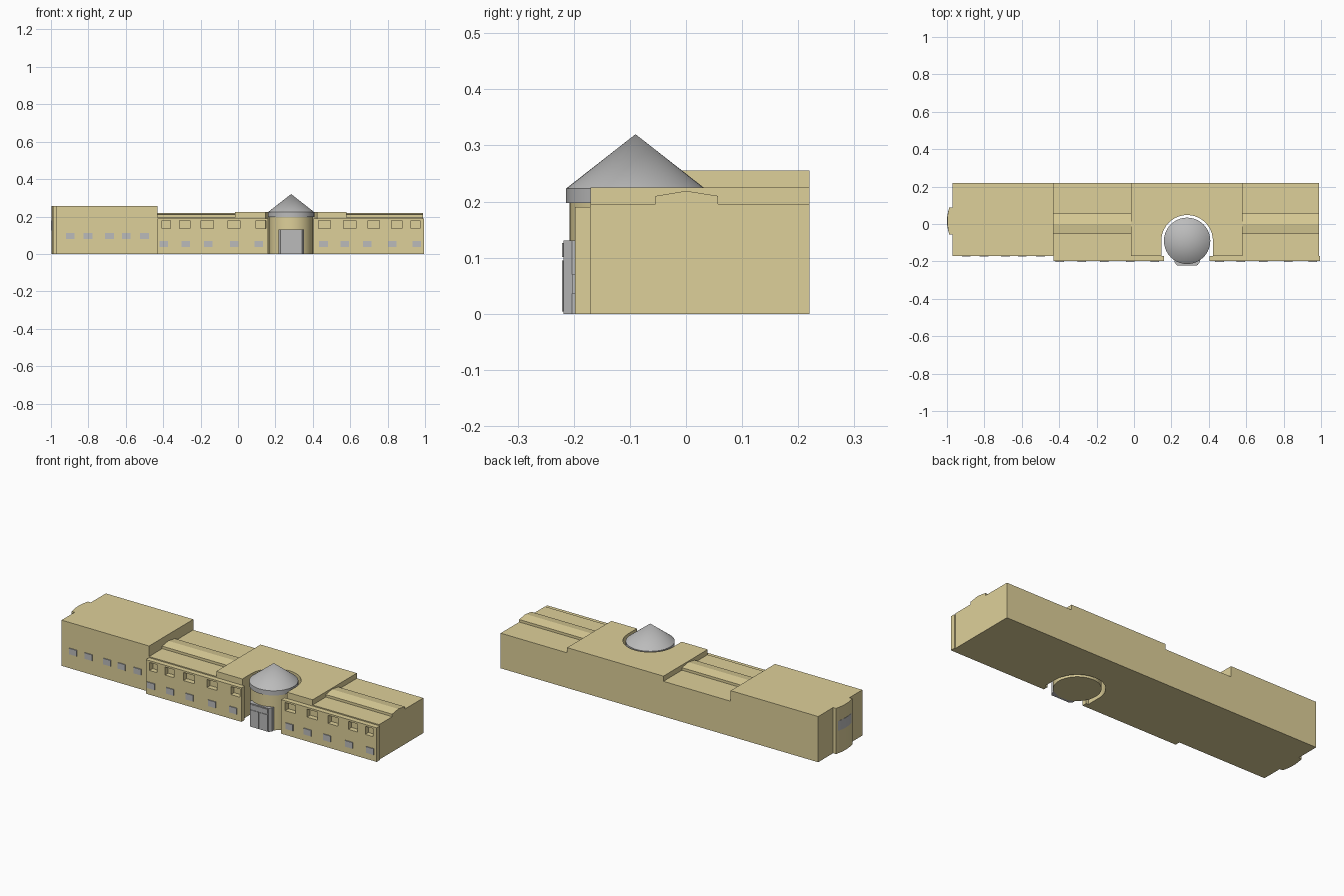
import bpy, bmesh, math
from mathutils import Vector

if "Cube" in bpy.data.objects:
    bpy.data.objects.remove(bpy.data.objects["Cube"])

stone = bpy.data.materials.new("sandstone")
stone.diffuse_color = (0.73, 0.63, 0.32, 1)
stone.use_nodes = True
stone.node_tree.nodes["Principled BSDF"].inputs["Base Color"].default_value = stone.diffuse_color
grey = bpy.data.materials.new("grey")
grey.diffuse_color = (0.5, 0.5, 0.5, 1)
grey.use_nodes = True
grey.node_tree.nodes["Principled BSDF"].inputs["Base Color"].default_value = grey.diffuse_color


def finish(name, bm, mat):
    bmesh.ops.recalc_face_normals(bm, faces=bm.faces)
    me = bpy.data.meshes.new(name)
    bm.to_mesh(me)
    bm.free()
    me.materials.append(mat)
    ob = bpy.data.objects.new(name, me)
    bpy.context.collection.objects.link(ob)
    return ob


def prism(name, pts, lo, hi, mat=stone, axis="z"):
    """Extrude a 2D outline: (x, y) along z, or (y, z) along x."""
    bm = bmesh.new()
    put = (lambda a, b: (a, b, lo)) if axis == "z" else (lambda a, b: (lo, a, b))
    face = bm.faces.new([bm.verts.new(put(a, b)) for a, b in pts])
    out = bmesh.ops.extrude_face_region(bm, geom=[face])
    step = Vector((0, 0, hi - lo) if axis == "z" else (hi - lo, 0, 0))
    bmesh.ops.translate(bm, vec=step, verts=[v for v in out["geom"] if isinstance(v, bmesh.types.BMVert)])
    return finish(name, bm, mat)


def box(name, x0, x1, y0, y1, z0, z1, mat=stone):
    return prism(name, [(x0, y0), (x1, y0), (x1, y1), (x0, y1)], z0, z1, mat)


def cone(name, r1, r2, z0, z1, mat, sides=40):
    bm = bmesh.new()
    bmesh.ops.create_cone(bm, cap_ends=True, segments=sides, radius1=r1, radius2=r2, depth=z1 - z0)
    bmesh.ops.remove_doubles(bm, verts=bm.verts, dist=1e-5)
    bmesh.ops.translate(bm, vec=(TX, TY, (z0 + z1) / 2), verts=bm.verts)
    ob = finish(name, bm, mat)
    bpy.ops.object.select_all(action="DESELECT")
    ob.select_set(True)
    bpy.context.view_layer.objects.active = ob
    bpy.ops.object.shade_smooth_by_angle(angle=math.radians(30))
    return ob


TX, TY = 0.284, -0.09       # tower centre
FRONT, BACK = -0.17, 0.22   # main body depth

# Tall left block
box("tall_block", -0.97, -0.43, FRONT, BACK, 0, 0.255)

# Bowed bay on the left end, with its window band


def bow(x_side, x_mid, y0, y1, n=8):
    mid, half = (y0 + y1) / 2, (y1 - y0) / 2
    return [(x_side - (x_side - x_mid) * (1 - t * t), mid + half * t)
            for t in (1 - 2 * i / n for i in range(n + 1))]


prism("end_bay", [(-0.965, 0.088)] + bow(-0.988, -0.998, -0.055, 0.088) + [(-0.965, -0.055)], 0, 0.255)
prism("bay_window", [(-0.975, 0.075)] + bow(-0.9915, -1.0, -0.042, 0.075) + [(-0.975, -0.042)], 0.125, 0.18, grey)

# Low wings with a raised, ridged strip along the roof
wing = [(FRONT, 0), (BACK, 0), (BACK, 0.196), (0.057, 0.196), (0.057, 0.21),
        (0.0, 0.219), (-0.054, 0.21), (-0.054, 0.196), (FRONT, 0.196)]
prism("left_wing", wing, -0.43, -0.015, axis="x")
prism("right_wing", wing, 0.58, 0.99, axis="x")

# Centre block with a round niche around the tower
R = 0.138
niche = [(TX - R * math.cos(math.pi * i / 20), TY + R * math.sin(math.pi * i / 20)) for i in range(21)]
prism("centre_block", [(-0.015, FRONT), (TX - R, FRONT)] + niche +
      [(TX + R, FRONT), (0.58, FRONT), (0.58, BACK), (-0.015, BACK)], 0, 0.225)

# Facade walls: base, lintel and piers leave the upper window recesses open
openings = {
    "left": (-0.43, 0.16, [(-0.407, -0.36), (-0.312, -0.256), (-0.198, -0.13), (-0.053, 0.01), (0.095, 0.15)]),
    "right": (0.405, 0.995, [(0.43, 0.495), (0.565, 0.63), (0.695, 0.757), (0.82, 0.877), (0.925, 0.973)]),
}
for side, (x0, x1, wins) in openings.items():
    box(side + "_facade_base", x0, x1, -0.198, FRONT, 0, 0.135)
    box(side + "_facade_lintel", x0, x1, -0.198, FRONT, 0.18, 0.19)
    edges = [x0] + [e for w in wins for e in w] + [x1]
    for a, b in zip(edges[::2], edges[1::2]):
        box(side + "_facade_pier", a, b, -0.198, FRONT, 0.135, 0.18)

# Small grey windows
for x in (-0.397, -0.28, -0.16, -0.021, 0.11, 0.457, 0.57, 0.69, 0.825, 0.955):
    box("lower_window", x - 0.023, x + 0.023, -0.203, -0.19, 0.036, 0.07, grey)
for x in (-0.897, -0.802, -0.687, -0.597, -0.5):
    box("block_window", x - 0.023, x + 0.023, -0.175, -0.165, 0.08, 0.113, grey)

# Round tower with a conical roof
cone("tower", 0.118, 0.118, 0, 0.2, stone)
cone("tower_roof_rim", 0.124, 0.124, 0.197, 0.223, grey)
cone("tower_roof", 0.124, 0, 0.223, 0.32, grey)

# Entrance porch with chamfered corners and two door leaves
prism("entrance", [(TX - 0.068, -0.16), (TX - 0.068, -0.203), (TX - 0.057, -0.218),
                   (TX + 0.057, -0.218), (TX + 0.068, -0.203), (TX + 0.068, -0.16)], 0, 0.131, grey)
for s in (-1, 1):
    a, b = sorted((TX + s * 0.003, TX + s * 0.053))
    box("door_leaf", a, b, -0.221, -0.21, 0.004, 0.095, grey)
box("door_transom", TX - 0.053, TX + 0.053, -0.221, -0.21, 0.101, 0.126, grey)
